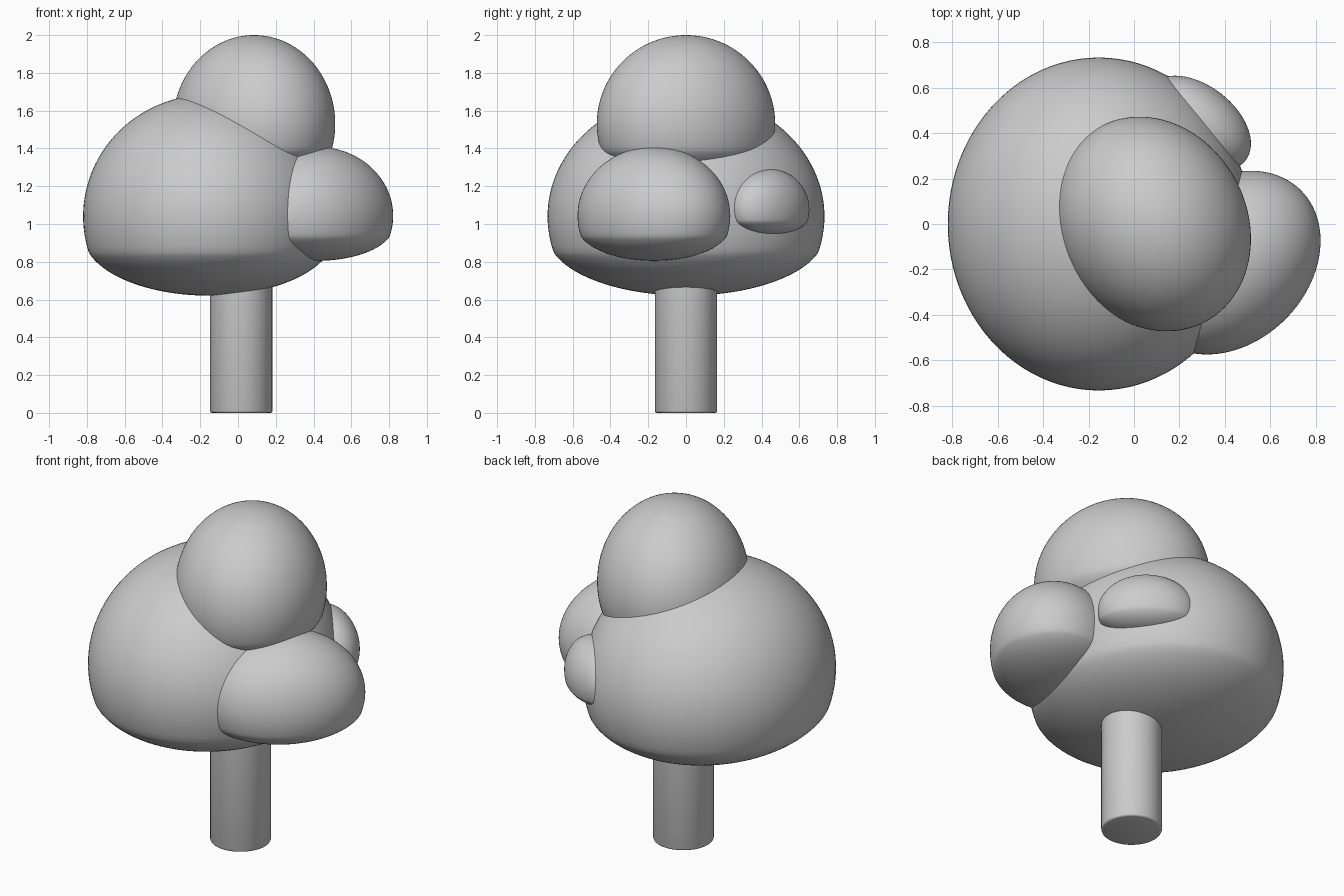
import bpy, bmesh
from math import radians
from mathutils import Matrix

if "Cube" in bpy.data.objects:
    bpy.data.objects.remove(bpy.data.objects["Cube"])


def finish(name, bm, angle):
    mesh = bpy.data.meshes.new(name)
    bm.to_mesh(mesh)
    bm.free()
    obj = bpy.data.objects.new(name, mesh)
    bpy.context.collection.objects.link(obj)
    bpy.ops.object.select_all(action='DESELECT')
    obj.select_set(True)
    bpy.context.view_layer.objects.active = obj
    bpy.ops.object.shade_smooth_by_angle(angle=radians(angle))
    return obj


def foliage(name, center, radii, turn):
    """Ellipsoid whose underside is squashed to half depth."""
    bm = bmesh.new()
    bmesh.ops.create_uvsphere(bm, u_segments=96, v_segments=64, radius=1)
    for v in bm.verts:
        if v.co.z < -0.3:
            v.co.z = -0.3 + (v.co.z + 0.3) * 0.5
    bm.transform(Matrix.Diagonal((*radii, 1)))
    obj = finish(name, bm, 60)
    obj.location = center
    obj.rotation_euler.z = radians(turn)
    return obj


# Trunk with a softly bevelled foot
bm = bmesh.new()
bmesh.ops.create_cone(bm, cap_ends=True, segments=64, radius1=0.165, radius2=0.165,
                      depth=0.9, matrix=Matrix.Translation((0.017, 0, 0.45)))
rim = [e for e in bm.edges if all(v.co.z < 0.01 for v in e.verts)]
bmesh.ops.bevel(bm, geom=rim, offset=0.01, segments=2, profile=0.5, affect='EDGES')
finish("trunk", bm, 50)

# Foliage clumps: centre, radii, turn about z
foliage("main_foliage", (-0.155, 0, 1.04), (0.665, 0.733, 0.645), 0)
foliage("top_foliage", (0.085, 0, 1.53), (0.488, 0.412, 0.47), -62)
foliage("front_right_foliage", (0.417, -0.17, 1.043), (0.45, 0.353, 0.366), 45)
foliage("back_right_foliage", (0.28, 0.443, 1.078), (0.267, 0.167, 0.212), -37.6)
